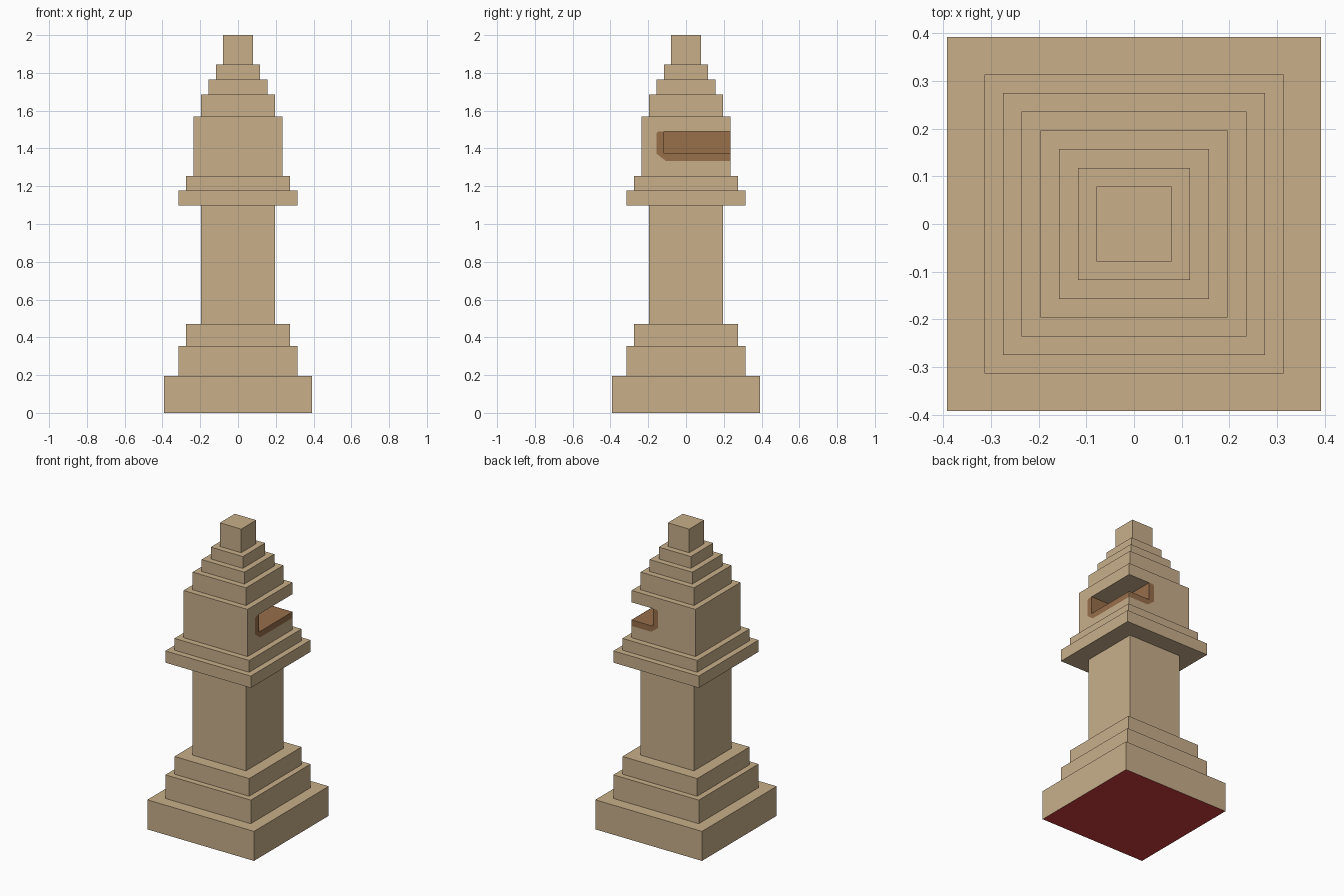
import bpy, bmesh
from mathutils import Vector

if "Cube" in bpy.data.objects:
    bpy.data.objects.remove(bpy.data.objects["Cube"])

U = 2 / 51  # module: the tower is 51 modules tall


def material(name, r, g, b):
    lin = [((c / 255 + 0.055) / 1.055) ** 2.4 for c in (r, g, b)]
    m = bpy.data.materials.new(name)
    m.diffuse_color = (*lin, 1)
    m.use_nodes = True
    m.node_tree.nodes["Principled BSDF"].inputs["Base Color"].default_value = m.diffuse_color
    return m


stone = material("tan_stone", 200, 175, 138)
brown = material("brown_lining", 152, 110, 74)
red = material("red_underside", 205, 62, 62)


def make_object(name, bm, mats):
    me = bpy.data.meshes.new(name)
    bm.normal_update()
    bm.to_mesh(me)
    bm.free()
    for m in mats:
        me.materials.append(m)
    ob = bpy.data.objects.new(name, me)
    bpy.context.collection.objects.link(ob)
    return ob


def stepped(name, profile, bottom=False, top=False):
    """Square rings through (half width, height) points, in modules."""
    bm = bmesh.new()
    rings = []
    for h, z in profile:
        rings.append([bm.verts.new((sx * h * U, sy * h * U, z * U))
                      for sx, sy in ((-1, -1), (1, -1), (1, 1), (-1, 1))])
    for a, b in zip(rings, rings[1:]):
        for i in range(4):
            j = (i + 1) % 4
            bm.faces.new((a[i], a[j], b[j], b[i]))
    if bottom:
        bm.faces.new(rings[0][::-1]).material_index = 1
    if top:
        bm.faces.new(rings[-1])
    return make_object(name, bm, [stone, red])


def box(name, lo, hi, mats):
    bm = bmesh.new()
    bmesh.ops.create_cube(bm, size=1)
    for v in bm.verts:
        v.co = Vector([(l if c < 0 else h) * U for c, l, h in zip(v.co, lo, hi)])
    return make_object(name, bm, mats)


# Stepped foot, shaft, ledge and spire
stepped("foot", [(10, 0), (10, 5), (8, 5), (8, 9), (7, 9), (7, 12), (5, 12)], bottom=True)
stepped("shaft", [(5, 12), (5, 28)])
stepped("ledge", [(5, 28), (8, 28), (8, 30), (7, 30), (7, 32), (6, 32)])
stepped("spire", [(6, 40), (5, 40), (5, 43), (4, 43), (4, 45), (3, 45),
                  (3, 47), (2, 47), (2, 51)], top=True)

# Chamber with an open corner niche cut from the right and back
chamber = box("chamber", (-6, -6, 32), (6, 6, 40), [stone, brown])
cutter = box("niche_cutter", (2, -3, 35), (8, 8, 38), [stone])
cutter.hide_render = True
mod = chamber.modifiers.new("niche", 'BOOLEAN')
mod.operation = 'DIFFERENCE'
mod.solver = 'EXACT'
mod.object = cutter
dg = bpy.context.evaluated_depsgraph_get()
bm = bmesh.new()
bm.from_object(chamber, dg)
chamber.modifiers.clear()
bpy.data.objects.remove(cutter)
bm.normal_update()
hidden = []
for f in bm.faces:
    c, n = f.calc_center_median() / U, f.normal
    f.material_index = 0
    if abs(n.z) > 0.9 and (c.z < 32.5 or c.z > 39.5):
        hidden.append(f)                      # joins with ledge and spire
    elif n.z > 0.9 or (max(abs(c.x), abs(c.y)) < 5.9 and abs(n.z) < 0.1):
        f.material_index = 1                  # niche floor and walls
bmesh.ops.delete(bm, geom=hidden, context='FACES')
bm.to_mesh(chamber.data)
bm.free()


# Brown painted rim around the niche, flush with the chamber faces
def rim(name, a, place, normal):
    pts = [(a - 1, 35), (a - 1, 37.75), (a - 0.75, 38), (a, 38), (a, 35),
           (6, 35), (6, 34), (a + 0.3, 34)]
    bm = bmesh.new()
    f = bm.faces.new([bm.verts.new(Vector(place(s, z)) * U) for s, z in pts])
    f.normal_update()
    n = Vector(normal)
    if f.normal.dot(n) < 0:
        f.normal_flip()
    bmesh.ops.translate(bm, verts=bm.verts, vec=n * 0.001)
    make_object(name, bm, [brown])


rim("niche_rim_right", -3, lambda s, z: (6, s, z), (1, 0, 0))
rim("niche_rim_back", 2, lambda s, z: (s, 6, z), (0, 1, 0))
